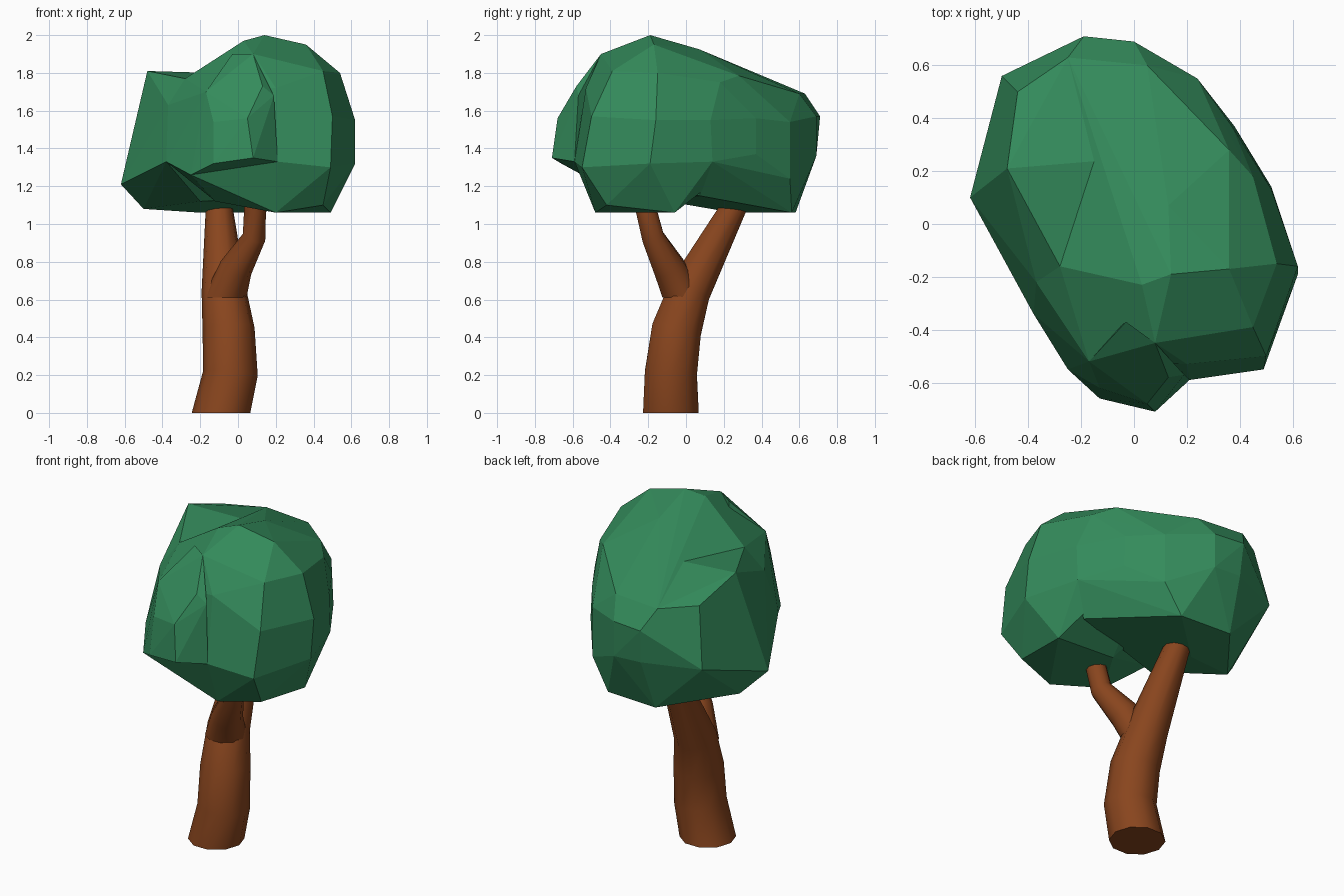
import bpy, bmesh, math
from mathutils import Vector

if "Cube" in bpy.data.objects:
    bpy.data.objects.remove(bpy.data.objects["Cube"], do_unlink=True)


def material(name, rgb):
    mat = bpy.data.materials.new(name)
    mat.use_nodes = True
    mat.diffuse_color = (*rgb, 1)
    bsdf = mat.node_tree.nodes["Principled BSDF"]
    bsdf.inputs["Base Color"].default_value = (*rgb, 1)
    bsdf.inputs["Roughness"].default_value = 0.9
    return mat


leaf_green = material("leaf green", (0.034, 0.258, 0.105))
bark_brown = material("bark brown", (0.25, 0.06, 0.013))


def finish(bm, name, mat):
    bmesh.ops.recalc_face_normals(bm, faces=bm.faces)
    mesh = bpy.data.meshes.new(name)
    bm.to_mesh(mesh)
    bm.free()
    mesh.materials.append(mat)
    obj = bpy.data.objects.new(name, mesh)
    bpy.context.collection.objects.link(obj)
    return obj


def limb(name, path, sides=10):
    """Tapered tube through (x, y, z, radius) stations."""
    bm = bmesh.new()
    centres = [Vector(p[:3]) for p in path]
    rings = []
    for i, p in enumerate(path):
        along = centres[min(i + 1, len(path) - 1)] - centres[max(i - 1, 0)]
        if i == 0:
            along = Vector((0, 0, 1))
        turn = Vector((0, 0, 1)).rotation_difference(along)
        ring = []
        for k in range(sides):
            a = math.tau * k / sides
            offset = Vector((math.cos(a), math.sin(a), 0)) * p[3]
            ring.append(bm.verts.new(centres[i] + turn @ offset))
        rings.append(ring)
    for low, high in zip(rings, rings[1:]):
        for k in range(sides):
            n = (k + 1) % sides
            bm.faces.new((low[k], low[n], high[n], high[k]))
    bm.faces.new(rings[0][::-1])
    bm.faces.new(rings[-1])
    obj = finish(bm, name, bark_brown)
    bpy.context.view_layer.objects.active = obj
    obj.select_set(True)
    bpy.ops.object.shade_smooth_by_angle(angle=math.radians(50))
    obj.select_set(False)


def clump(name, points):
    """Flat-faceted leaf mass wrapped around its corner points."""
    bm = bmesh.new()
    for p in points:
        bm.verts.new(p)
    bmesh.ops.convex_hull(bm, input=bm.verts)
    loose = [v for v in bm.verts if not v.link_faces]
    bmesh.ops.delete(bm, geom=loose, context='VERTS')
    bmesh.ops.dissolve_limit(bm, angle_limit=math.radians(4),
                             verts=bm.verts, edges=bm.edges)
    finish(bm, name, leaf_green)


# Trunk leaning into the rear branch, with a front branch forking off
limb("trunk", [(-0.09, -0.08, 0, 0.155), (-0.04, -0.08, 0.21, 0.145),
               (-0.05, -0.05, 0.44, 0.138), (-0.075, 0.02, 0.65, 0.118),
               (-0.1, 0.26, 1.1, 0.07), (-0.1, 0.32, 1.25, 0.06)])
limb("front_branch", [(-0.07, -0.015, 0.61, 0.115), (-0.01, -0.09, 0.77, 0.088),
                      (0.085, -0.175, 0.93, 0.062), (0.09, -0.21, 1.07, 0.058),
                      (0.09, -0.24, 1.2, 0.055)])

# Corners where the front and rear masses meet on the flanks and the back slope
shared = [(0.45, 0.18, 1.75), (0.52, 0.13, 1.55), (0.52, 0.14, 1.33),
          (0.36, 0.28, 1.785), (-0.28, -0.16, 1.77), (-0.37, -0.22, 1.63),
          (-0.38, -0.34, 1.33), (-0.25, 0.63, 1.69), (0.05, 0.6, 1.69),
          (0.24, 0.55, 1.54)]

# Tall front leaf mass sloping down to the back
clump("front_leaves", shared + [
    (0.14, -0.19, 2), (0.03, -0.23, 1.97), (0.36, -0.17, 1.95),
    (0.08, -0.45, 1.9), (0.54, -0.15, 1.8), (0.45, -0.39, 1.81),
    (0.13, 0.07, 1.925), (0.15, 0.19, 1.86), (-0.17, -0.52, 1.7),
    (0.2, -0.53, 1.72), (-0.25, -0.55, 1.26), (0.21, -0.59, 1.33),
    (-0.3, -0.44, 1.36), (0.49, -0.55, 1.3), (0.5, -0.5, 1.57),
    (0.62, -0.16, 1.55), (0.62, -0.19, 1.32), (0.49, -0.06, 1.06),
    (0.45, -0.42, 1.1), (0.2, -0.48, 1.06), (-0.12, -0.4, 1.12),
    (0.1, -0.06, 1.08)])

# Small bulge on the front
clump("front_bulge", [
    (-0.17, -0.52, 1.7), (0.13, -0.58, 1.73), (0.05, -0.68, 1.56),
    (-0.13, -0.62, 1.54), (0.08, -0.71, 1.35), (-0.13, -0.66, 1.32),
    (-0.25, -0.55, 1.26), (0.21, -0.59, 1.33), (0.19, -0.57, 1.68),
    (0, -0.4, 1.3), (0.08, -0.45, 1.9), (-0.03, -0.37, 1.9)])

# Lower rear leaf mass
clump("rear_leaves", shared + [
    (-0.48, 0.21, 1.81), (-0.16, 0.27, 1.79), (-0.44, 0.5, 1.71),
    (-0.19, 0.71, 1.57), (0, 0.69, 1.57), (0, 0.69, 1.36),
    (-0.18, 0.69, 1.37), (-0.5, 0.56, 1.36), (-0.62, 0.1, 1.21),
    (-0.5, 0.2, 1.08), (-0.2, 0.25, 1.06), (-0.2, 0.58, 1.06),
    (0.13, 0.56, 1.06), (0.31, 0.24, 1.11), (0.42, 0.07, 1.15),
    (0.24, 0.55, 1.24), (0.38, 0.37, 1.37), (0.37, 0.37, 1.56),
    (-0.2, -0.1, 1.12)])
